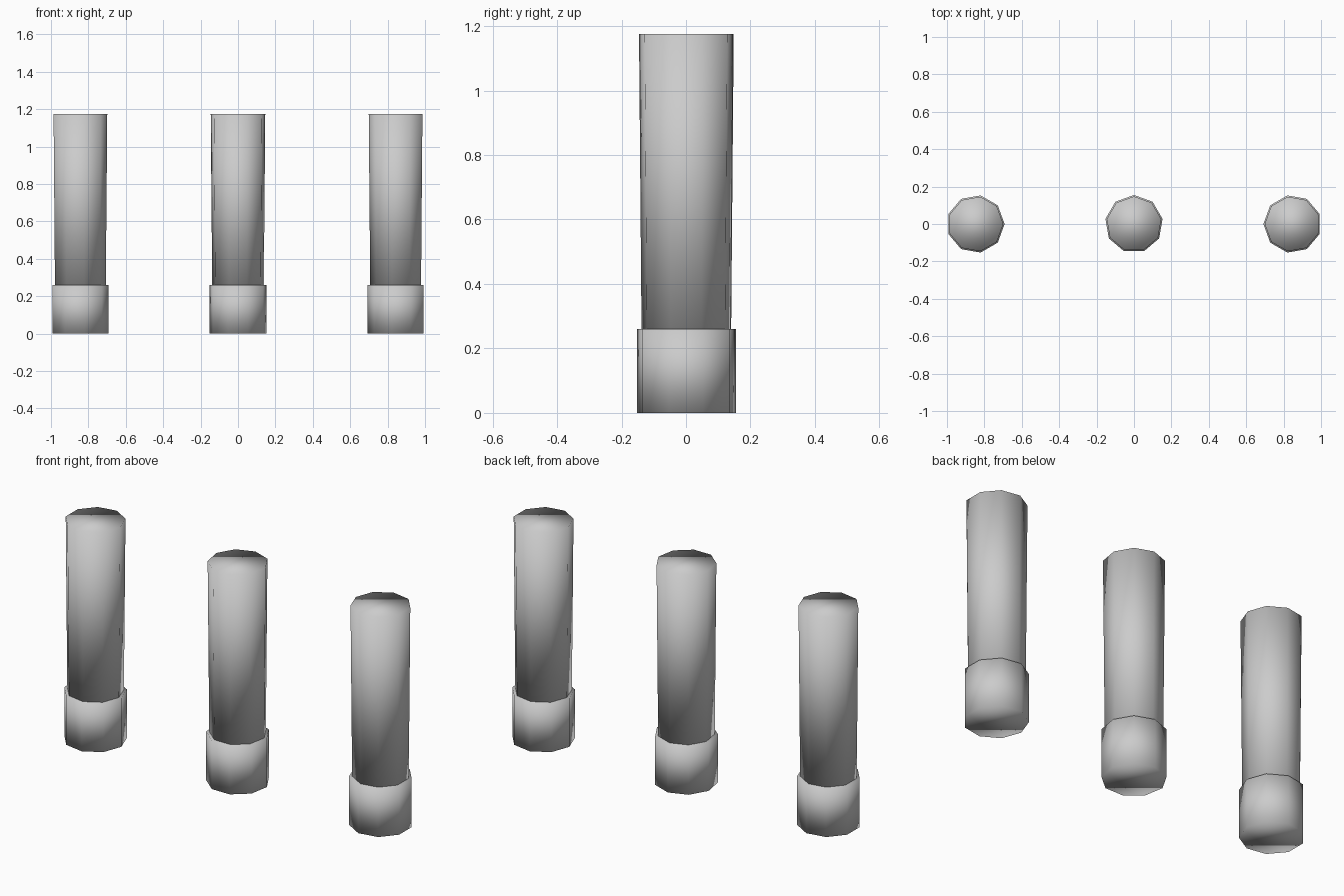
import bpy, bmesh, math
from mathutils import Matrix

old = bpy.data.objects.get("Cube")
if old:
    bpy.data.objects.remove(old, do_unlink=True)

# Single plain grey finish
grey = bpy.data.materials.new("plain_grey")
grey.use_nodes = True
colour = (0.6, 0.6, 0.6, 1)
grey.diffuse_color = colour
grey.node_tree.nodes["Principled BSDF"].inputs["Base Color"].default_value = colour

SIDES = 9


def drum(name, x, turn, z0, z1, r0, r1):
    """Closed, softly shaded faceted cylinder between two heights."""
    bm = bmesh.new()
    place = Matrix.Translation((x, 0, (z0 + z1) / 2)) @ Matrix.Rotation(turn, 4, "Z")
    bmesh.ops.create_cone(bm, cap_ends=True, segments=SIDES, radius1=r0,
                          radius2=r1, depth=z1 - z0, matrix=place)
    for face in bm.faces:
        face.smooth = True
    mesh = bpy.data.meshes.new(name)
    bm.to_mesh(mesh)
    bm.free()
    mesh.materials.append(grey)
    ob = bpy.data.objects.new(name, mesh)
    bpy.context.collection.objects.link(ob)


# Three posts in a row, each a tapered shaft standing in a short collar
posts = (("right", -0.847, -math.pi / 2), ("middle", 0, 0), ("left", 0.847, math.pi / 2))
for side, x, turn in posts:
    drum(side + "_collar", x, turn, 0, 0.26, 0.155, 0.155)
    drum(side + "_shaft", x, turn, 0.25, 1.175, 0.14, 0.148)
